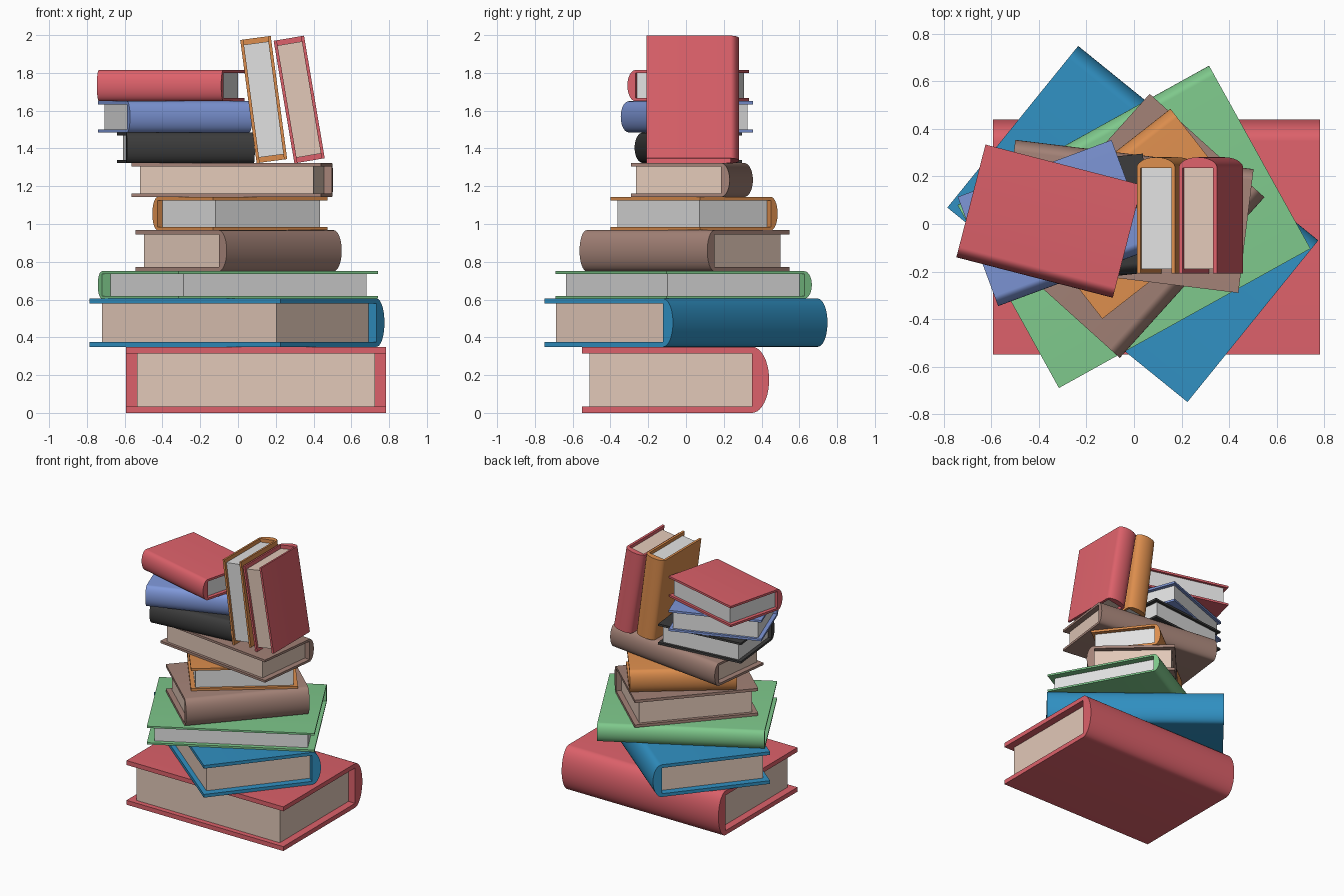
import bpy, bmesh, math
from mathutils import Matrix

if "Cube" in bpy.data.objects:
    bpy.data.objects.remove(bpy.data.objects["Cube"])

rad = math.radians


def material(name, rgb):
    m = bpy.data.materials.new(name)
    m.diffuse_color = (*rgb, 1)
    m.use_nodes = True
    m.node_tree.nodes["Principled BSDF"].inputs["Base Color"].default_value = m.diffuse_color
    return m


RED = material("red cloth", (0.72, 0.12, 0.145))
BLUE = material("deep blue cloth", (0.03, 0.28, 0.54))
GREEN = material("green cloth", (0.21, 0.58, 0.26))
BROWN = material("brown cloth", (0.37, 0.225, 0.185))
ORANGE = material("orange cloth", (0.72, 0.27, 0.075))
BLACK = material("black cloth", (0.045, 0.045, 0.045))
PERI = material("periwinkle cloth", (0.21, 0.31, 0.69))
CREAM = material("cream paper", (0.76, 0.58, 0.48))
WHITE = material("white paper", (0.75, 0.75, 0.75))


def finish(bm, name, mat, matrix):
    bmesh.ops.recalc_face_normals(bm, faces=bm.faces)
    me = bpy.data.meshes.new(name)
    bm.to_mesh(me)
    bm.free()
    me.materials.append(mat)
    me.shade_smooth()
    me.set_sharp_from_angle(angle=rad(30))
    ob = bpy.data.objects.new(name, me)
    ob.matrix_world = matrix
    bpy.context.collection.objects.link(ob)


def book(name, cloth, paper, length, width, thick, matrix):
    """Book lying flat: spine along x on the +y side, centred on its origin."""
    l, w, t = length / 2, width / 2, thick / 2
    board = 0.1 * thick
    bulge = max(0.26 * thick, 0.045)
    hinge = w - bulge

    # cover: C-shaped profile with a rounded back, extruded along the spine
    profile = [(-w, -t)]
    for i in range(21):
        a = -math.pi / 2 + math.pi * i / 20
        profile.append((hinge + bulge * math.cos(a), t * math.sin(a)))
    profile += [(-w, t), (-w, t - board), (hinge, t - board),
                (hinge, -t + board), (-w, -t + board)]
    bm = bmesh.new()
    face = bm.faces.new([bm.verts.new((-l, y, z)) for y, z in profile])
    ext = bmesh.ops.extrude_face_region(bm, geom=[face])
    verts = [g for g in ext["geom"] if isinstance(g, bmesh.types.BMVert)]
    bmesh.ops.translate(bm, verts=verts, vec=(length, 0, 0))
    finish(bm, name + "_cover", cloth, matrix)

    # page block, set in from the cover edges
    y0 = -w + 0.04 * width
    bm = bmesh.new()
    bmesh.ops.create_cube(bm, size=1, matrix=Matrix.Translation((0, (y0 + hinge) / 2, 0))
                          @ Matrix.Diagonal((length * 0.915, hinge - y0, thick - 2 * board, 1)))
    finish(bm, name + "_pages", paper, matrix)


# stacked books: cloth, paper, length, width, z bottom, z top, x, y, turn
stack = [
    ("bottom_red_book", RED, CREAM, 1.375, 0.99, 0.0, 0.35, 0.095, -0.055, 0),
    ("blue_book", BLUE, CREAM, 1.30, 0.875, 0.35, 0.605, -0.005, 0.0, -39),
    ("green_book", GREEN, WHITE, 1.21, 0.88, 0.605, 0.75, 0.0, -0.012, 29),
    ("lower_brown_book", BROWN, CREAM, 0.91, 0.65, 0.75, 0.967, 0.003, -0.008, 228),
    ("orange_book", ORANGE, WHITE, 0.77, 0.52, 0.967, 1.143, 0.01, 0.043, 38),
    ("upper_brown_book", BROWN, CREAM, 1.01, 0.525, 1.143, 1.323, -0.03, 0.032, -7),
    ("black_book", BLACK, WHITE, 0.68, 0.50, 1.323, 1.485, -0.275, 0.012, 186),
    ("periwinkle_book", PERI, WHITE, 0.69, 0.49, 1.485, 1.65, -0.333, 0.004, 200.3),
    ("top_red_book", RED, WHITE, 0.68, 0.49, 1.65, 1.815, -0.357, 0.012, 165.5),
]
for name, cloth, paper, length, width, z0, z1, x, y, turn in stack:
    place = Matrix.Translation((x, y, (z0 + z1) / 2)) @ Matrix.Rotation(rad(turn), 4, 'Z')
    book(name, cloth, paper, length, width, z1 - z0, place)

# two leaning upright books, spines to the back
for name, cloth, paper, x, lean in [
        ("leaning_orange_book", ORANGE, WHITE, 0.136, 7.6),
        ("leaning_red_book", RED, CREAM, 0.324, 9.6)]:
    place = Matrix.Translation((x, 0.036, 1.659)) @ Matrix.Rotation(rad(-90 - lean), 4, 'Y')
    book(name, cloth, paper, 0.658, 0.49, 0.163, place)
